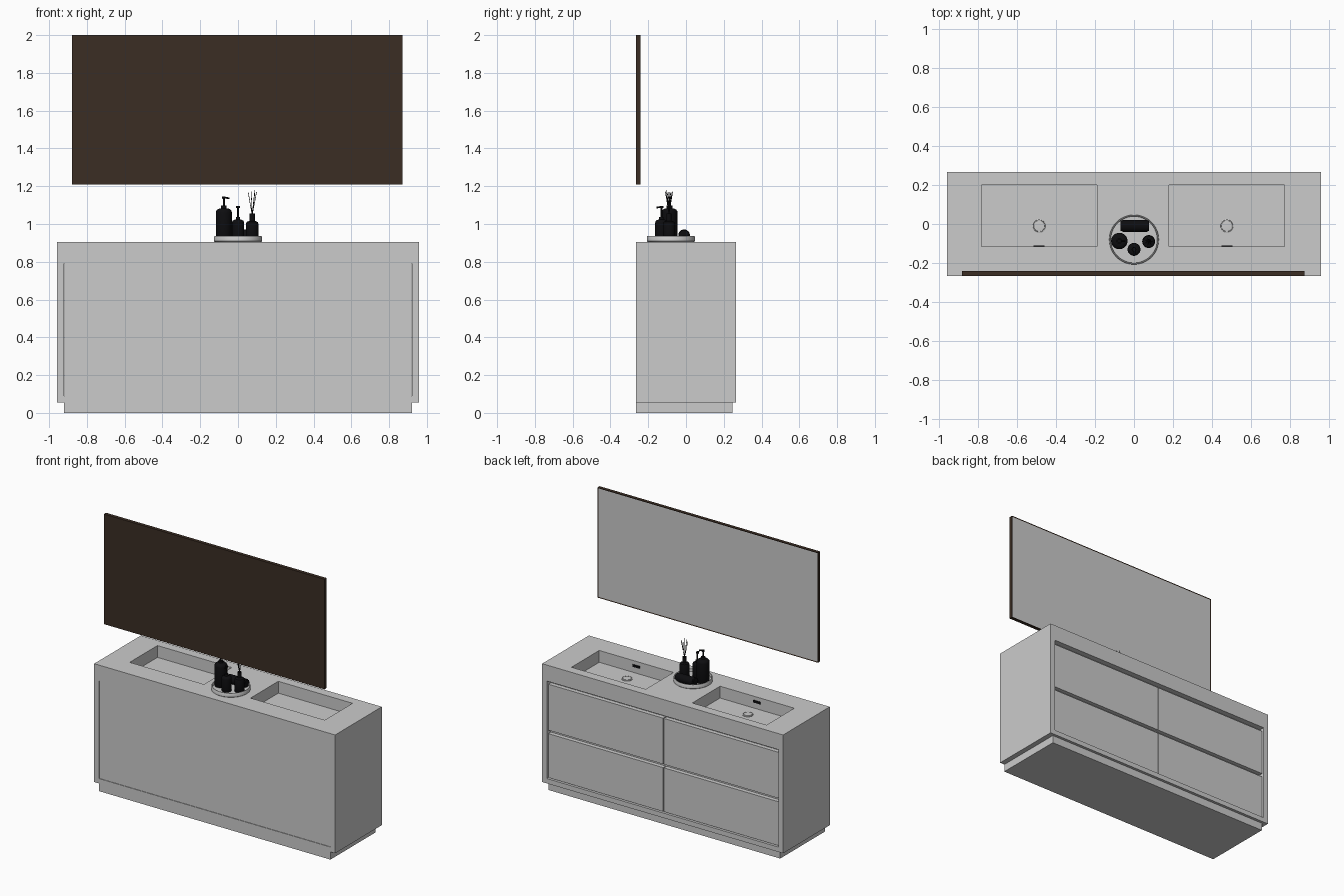
import bpy, bmesh, math, random
from mathutils import Vector

if "Cube" in bpy.data.objects:
    bpy.data.objects.remove(bpy.data.objects["Cube"])
random.seed(4)


def material(name, rgb):
    m = bpy.data.materials.new(name)
    m.use_nodes = True
    m.diffuse_color = (*rgb, 1)
    m.node_tree.nodes["Principled BSDF"].inputs["Base Color"].default_value = (*rgb, 1)
    return m


GREY = material("light grey", (0.6, 0.6, 0.6))
BROWN = material("dark brown", (0.043, 0.026, 0.017))
BLACK = material("black", (0.004, 0.004, 0.005))


def finish(name, bm, mat, smooth=False):
    bmesh.ops.recalc_face_normals(bm, faces=bm.faces)
    me = bpy.data.meshes.new(name)
    bm.to_mesh(me)
    bm.free()
    me.materials.append(mat)
    ob = bpy.data.objects.new(name, me)
    bpy.context.collection.objects.link(ob)
    if smooth:
        bpy.ops.object.select_all(action="DESELECT")
        ob.select_set(True)
        bpy.context.view_layer.objects.active = ob
        bpy.ops.object.shade_smooth_by_angle(angle=math.radians(35))
    return ob


def box_mesh(x, y, z):
    bm = bmesh.new()
    bmesh.ops.create_cube(bm, size=1)
    for v in bm.verts:
        v.co = [(r[0] + r[1]) / 2 + c * (r[1] - r[0]) for r, c in zip((x, y, z), v.co)]
    return bm


def box(name, x, y, z, mat=GREY):
    return finish(name, box_mesh(x, y, z), mat)


def lathe(name, profile, at, mat, sides=32):
    """Spin a (radius, height) outline around the vertical axis."""
    bm = bmesh.new()
    vs = [bm.verts.new((r, 0, z)) for r, z in profile]
    es = [bm.edges.new(p) for p in zip(vs, vs[1:])]
    bmesh.ops.spin(bm, geom=vs + es, cent=(0, 0, 0), axis=(0, 0, 1),
                   angle=math.tau, steps=sides, use_duplicate=False)
    bmesh.ops.remove_doubles(bm, verts=bm.verts, dist=0.00005)
    ob = finish(name, bm, mat, True)
    ob.location = at
    return ob


def rod(name, a, b, radius, mat, sides=8):
    a, b = Vector(a), Vector(b)
    bm = bmesh.new()
    bmesh.ops.create_cone(bm, cap_ends=True, segments=sides, radius1=radius,
                          radius2=radius, depth=(b - a).length)
    ob = finish(name, bm, mat, True)
    ob.location = (a + b) / 2
    ob.rotation_euler = (b - a).to_track_quat("Z", "Y").to_euler()
    return ob


# Cabinet shell
W, D, INNER = 0.957, 0.265, 0.92
TOP, SLAB, BASE = 0.905, 0.79, 0.055
box("plinth", (-INNER, INNER), (-D, 0.245), (0, BASE))
box("bottom_panel", (-INNER, INNER), (-D, D), (BASE, 0.09))
box("cabinet_core", (-INNER + 0.002, INNER - 0.002), (-D + 0.004, 0.225), (0.09, SLAB))
for side, s in (("left", 1), ("right", -1)):
    box(side + "_side_panel", sorted((s * INNER, s * W)), (-D, D), (BASE, SLAB))
    # Drawer fronts, two per side
    for row, z in (("lower", (0.095, 0.41)), ("upper", (0.435, 0.765))):
        box(f"{side}_{row}_drawer", sorted((s * 0.003, s * 0.915)), (0.225, 0.255), z)

# Countertop with two sunken basins
BASINS = ((-0.78, -0.19), (0.18, 0.77))
BY, FLOOR = (-0.115, 0.2), 0.82
bm = box_mesh((-W, W), (-D, D), (SLAB, TOP))
cuts = [((x, 0, 0), (1, 0, 0)) for b in BASINS for x in b] + [((0, y, 0), (0, 1, 0)) for y in BY]
for co, no in cuts:
    bmesh.ops.bisect_plane(bm, geom=bm.verts[:] + bm.edges[:] + bm.faces[:],
                           plane_co=co, plane_no=no)
bm.normal_update()
wells = []
for f in bm.faces:
    c = f.calc_center_median()
    if f.normal.z > 0.9 and BY[0] < c.y < BY[1] and any(a < c.x < b for a, b in BASINS):
        wells.append(f)
for f in wells:
    new = bmesh.ops.extrude_face_region(bm, geom=[f])["geom"]
    for v in new:
        if isinstance(v, bmesh.types.BMVert):
            v.co.z = FLOOR
bmesh.ops.delete(bm, geom=wells, context="FACES")
finish("countertop", bm, GREY)

# Drains and overflow slots
for i, (a, b) in enumerate(BASINS):
    x = (a + b) / 2
    lathe(f"drain_{i}", [(0.036, 0), (0.036, 0.004), (0.032, 0.005), (0.031, 0.002),
                         (0.029, 0.002), (0.028, 0.006), (0, 0.008)], (x, -0.01, FLOOR), GREY)
    box(f"overflow_{i}", (x - 0.028, x + 0.028), (BY[0], BY[0] + 0.006), (0.862, 0.878), BLACK)

# Mirror: frame with the glass facing the basins
MX, MZ, EDGE = (-0.88, 0.872), (1.21, 2.0), 0.008
bm = box_mesh(MX, (-0.265, -0.24), MZ)
bm.normal_update()
face = [f for f in bm.faces if f.normal.y > 0.9]
bmesh.ops.inset_region(bm, faces=face, thickness=EDGE, depth=-0.003)
frame = finish("mirror", bm, BROWN)
frame.data.materials.append(GREY)
for p in frame.data.polygons:
    if p.normal.y > 0.9 and p.center.y < -0.241:
        p.material_index = 1

# Round tray
lathe("tray", [(0, 0), (0.122, 0), (0.127, 0.004), (0.127, 0.028), (0.125, 0.031), (0.121, 0.031),
               (0.119, 0.028), (0.119, 0.012), (0, 0.012)], (0, -0.08, TOP), GREY, 48)
DECK = TOP + 0.012


def pump_bottle(name, x, y, r, shoulder, height, direction):
    """Bottle with a rounded shoulder, collar, stem and spout."""
    neck = r * 0.36
    outline = [(0, 0), (r * 0.95, 0), (r, 0.004), (r, shoulder)]
    for k in range(1, 6):
        t = k / 5 * math.pi / 2
        outline.append((neck + (r - neck) * math.cos(t), shoulder + r * 0.5 * math.sin(t)))
    z = shoulder + r * 0.5
    outline += [(neck, z + 0.014), (0.005, z + 0.014), (0.005, height - 0.012),
                (0.01, height - 0.01), (0.01, height), (0, height)]
    lathe(name, outline, (x, y, DECK), BLACK)
    tip = Vector((x, y, DECK + height - 0.005)) + Vector(direction)
    rod(name + "_spout", (x, y, DECK + height - 0.005), tip, 0.0045, BLACK)


pump_bottle("large_bottle", -0.075, -0.087, 0.042, 0.145, 0.228, (0.03, 0, -0.004))
pump_bottle("small_bottle", 0, -0.13, 0.033, 0.09, 0.178, (0.004, -0.025, -0.003))

# Reed diffuser
RX, RY = 0.075, -0.09
lathe("diffuser_bottle", [(0, 0), (0.031, 0), (0.033, 0.004), (0.033, 0.084), (0.029, 0.094),
                          (0.014, 0.1), (0.014, 0.138), (0.009, 0.138), (0.009, 0.1), (0, 0.1)],
      (RX, RY, DECK), BLACK)
for k in range(7):
    t = k * math.tau / 7
    dx, dy = math.cos(t), math.sin(t)
    rod(f"reed_{k}", (RX - dx * 0.006, RY - dy * 0.006, DECK + 0.1),
        (RX + dx * 0.023, RY + dy * 0.02, random.uniform(1.165, 1.18)), 0.0016, BLACK, 6)

# Brush lying on the tray
rod("brush_body", (-0.06, -0.01, 0.94), (0.07, -0.01, 0.94), 0.031, BLACK, 24)
for k, x in enumerate((-0.068, 0.066)):
    rod(f"brush_cap_{k}", (x, -0.01, 0.941), (x + 0.012, -0.01, 0.941), 0.027, BLACK, 24)
